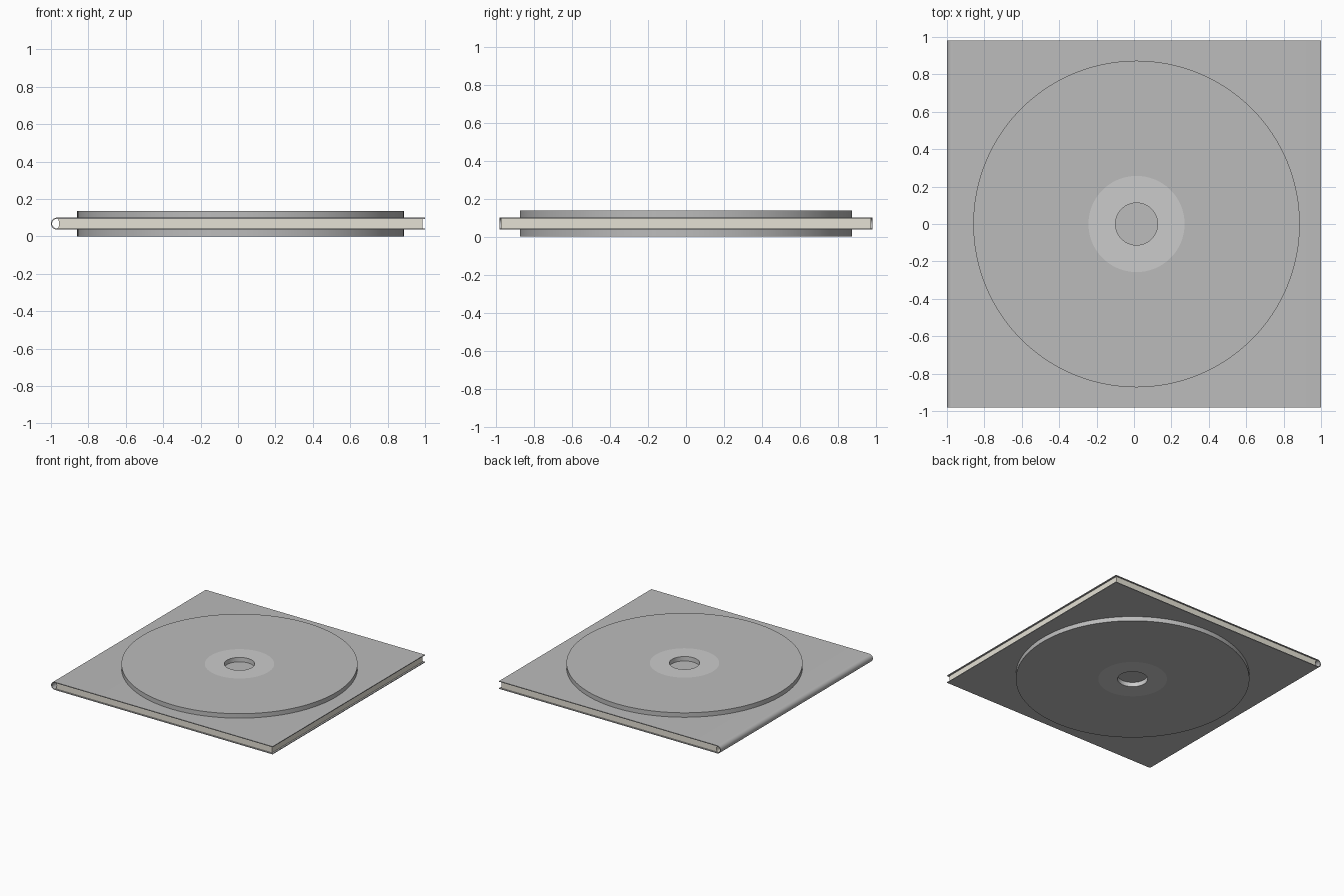
import bpy, bmesh, math

if "Cube" in bpy.data.objects:
    bpy.data.objects.remove(bpy.data.objects["Cube"])

CX, MID = 0.0135, 0.0685          # disc centre in x, mid height
TOP, HALF = 0.137, 0.032          # overall height, half thickness of the cover


def material(name, rgb):
    m = bpy.data.materials.new(name)
    m.diffuse_color = (*rgb, 1)
    m.use_nodes = True
    m.node_tree.nodes["Principled BSDF"].inputs["Base Color"].default_value = m.diffuse_color
    return m


def finish(name, bm, mat=None):
    bmesh.ops.recalc_face_normals(bm, faces=bm.faces[:])
    me = bpy.data.meshes.new(name)
    bm.to_mesh(me)
    bm.free()
    ob = bpy.data.objects.new(name, me)
    bpy.context.collection.objects.link(ob)
    if mat:
        me.materials.append(mat)
    bpy.ops.object.select_all(action='DESELECT')
    ob.select_set(True)
    bpy.context.view_layer.objects.active = ob
    bpy.ops.object.shade_smooth_by_angle(angle=math.radians(35))
    return ob


def extrude_y(name, outline, half_depth, mat=None):
    # closed x-z outline pulled along y
    bm = bmesh.new()
    face = bm.faces.new([bm.verts.new((x, -half_depth, z)) for x, z in outline])
    out = bmesh.ops.extrude_face_region(bm, geom=[face])['geom']
    bmesh.ops.translate(bm, vec=(0, 2 * half_depth, 0),
                        verts=[g for g in out if isinstance(g, bmesh.types.BMVert)])
    return finish(name, bm, mat)


def annulus(name, r_in, r_out, z0, z1, mat=None, n=128):
    # rectangular section swept round the disc axis
    bm = bmesh.new()
    section = [(r_in, z0), (r_out, z0), (r_out, z1), (r_in, z1)]
    rings = [[bm.verts.new((CX + r * math.cos(2 * math.pi * i / n),
                            r * math.sin(2 * math.pi * i / n), z)) for r, z in section]
             for i in range(n)]
    for i in range(n):
        a, b = rings[i], rings[(i + 1) % n]
        for k in range(4):
            j = (k + 1) % 4
            bm.faces.new((a[k], b[k], b[j], a[j]))
    return finish(name, bm, mat)


def arc(cx, r, n=16):
    # half circle bulging to -x, from top to bottom
    return [(cx - r * math.sin(math.pi * i / n), MID + r * math.cos(math.pi * i / n))
            for i in range(n + 1)]


paper = material("paper", (0.78, 0.75, 0.66))
clear = material("hub_plastic", (0.93, 0.94, 0.95))
grey = material("cover_grey", (0.5, 0.5, 0.5))

# Folded cover with rounded spine
t = 0.006
outer = arc(-1 + HALF, HALF)
inner = arc(-1 + HALF, HALF - t)[::-1]
extrude_y("cover", [(1, MID + HALF)] + outer + [(1, MID - HALF), (1, MID - HALF + t)]
          + inner + [(1, MID + HALF - t)], 0.982, grey)

# Page block with hollowed spine edge
h = HALF - t
hollow = [(-0.968 + 0.012 * math.cos(a), MID + h * math.sin(a))
          for a in (math.pi * (i / 12 - 0.5) for i in range(13))]
extrude_y("pages", [(0.987, MID + h), (0.987, MID - h)] + hollow, 0.972, paper)

# One disc on each face: grey outer band and pale hub ring
for side, z0, z1 in (("upper", MID + HALF, TOP), ("lower", 0, MID - HALF)):
    annulus(side + "_disc", 0.257, 0.873, z0, z1, grey)
    annulus(side + "_hub_ring", 0.1125, 0.257, z0, z1, clear)
